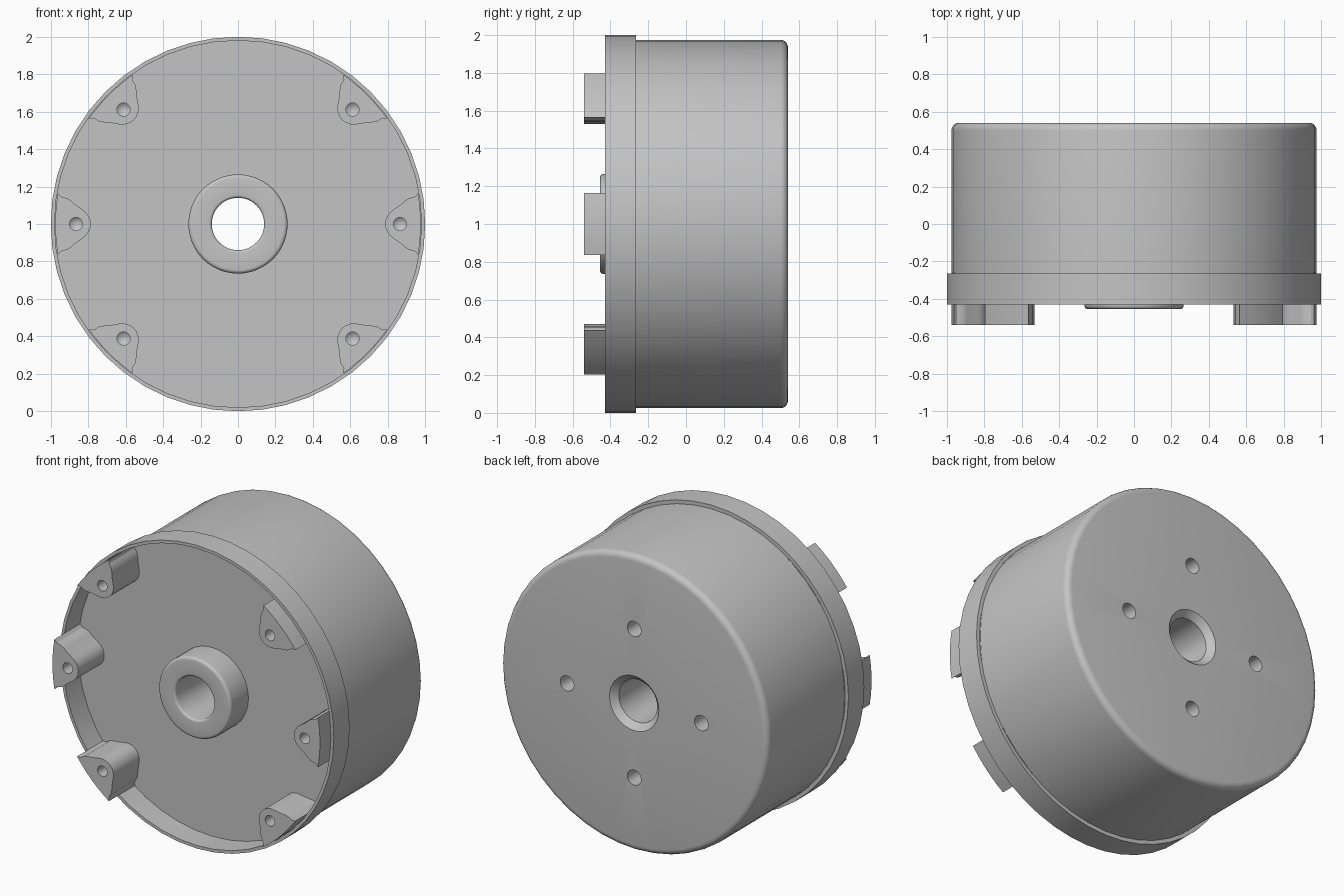
import bpy, bmesh
from math import pi, sin, cos, radians
from mathutils import Matrix, Vector

cube = bpy.data.objects.get("Cube")
if cube:
    bpy.data.objects.remove(cube, do_unlink=True)

SEGMENTS = 48
CENTRE = Vector((0, 0, 1))

grey = bpy.data.materials.new("plain grey")
grey.use_nodes = True
colour = (0.55, 0.55, 0.55, 1)
grey.diffuse_color = colour
grey.node_tree.nodes["Principled BSDF"].inputs["Base Color"].default_value = colour


def make_object(name, bm):
    bmesh.ops.recalc_face_normals(bm, faces=bm.faces)
    mesh = bpy.data.meshes.new(name)
    bm.to_mesh(mesh)
    bm.free()
    mesh.materials.append(grey)
    obj = bpy.data.objects.new(name, mesh)
    bpy.context.collection.objects.link(obj)
    obj.location = CENTRE
    return obj


def fillet(r, y, radius, start, steps=5):
    """Quarter-round points (radius from axis, y) swept from a start angle."""
    return [(r + radius * cos(a), y + radius * sin(a))
            for a in (radians(start + 90 * i / steps) for i in range(steps + 1))]


def lathe(name, profile, steps=SEGMENTS, place=Vector()):
    """Spin a closed (radius, y) outline about the y axis."""
    bm = bmesh.new()
    verts = [bm.verts.new((r, y, 0)) for r, y in profile]
    edges = [bm.edges.new((v, verts[i - 1])) for i, v in enumerate(verts)]
    bmesh.ops.spin(bm, geom=verts + edges, axis=(0, 1, 0), cent=(0, 0, 0),
                   angle=2 * pi, steps=steps)
    bmesh.ops.remove_doubles(bm, verts=bm.verts, dist=1e-5)
    bmesh.ops.translate(bm, verts=bm.verts, vec=place)
    return make_object(name, bm)


def drill(name, radius, y_open, y_end, y_tip, place):
    """Cutter for a blind hole with a pointed end."""
    bm = bmesh.new()
    rings = []
    for y in (y_open, y_end):
        rings.append([bm.verts.new((radius * cos(a), y, radius * sin(a)))
                      for a in (2 * pi * i / 24 for i in range(24))])
    tip = bm.verts.new((0, y_tip, 0))
    bm.faces.new(rings[0])
    for i in range(24):
        bm.faces.new((rings[0][i - 1], rings[0][i], rings[1][i], rings[1][i - 1]))
        bm.faces.new((rings[1][i - 1], rings[1][i], tip))
    bmesh.ops.translate(bm, verts=bm.verts, vec=place)
    cutter = make_object(name, bm)
    cutter.hide_render = True
    return cutter


def cut(target, cutter):
    bpy.context.view_layer.update()
    mod = target.modifiers.new("hole", 'BOOLEAN')
    mod.operation = 'DIFFERENCE'
    mod.solver = 'EXACT'
    mod.object = cutter
    bpy.context.view_layer.objects.active = target
    bpy.ops.object.modifier_apply(modifier=mod.name)
    bpy.data.objects.remove(cutter, do_unlink=True)


def smooth(obj):
    bpy.ops.object.select_all(action='DESELECT')
    obj.select_set(True)
    bpy.context.view_layer.objects.active = obj
    bpy.ops.object.shade_smooth_by_angle(angle=radians(30))


# Housing: lipped front flange, recessed floor, rounded back edge, countersunk bore
FLOOR = -0.27
housing = lathe("housing", [
    (0.14, FLOOR), (0.98, FLOOR), (0.98, -0.43), (1.0, -0.43), (1.0, -0.265),
    (0.975, -0.265), *reversed(fillet(0.935, 0.5, 0.04, 0)[::-1]),
    (0.18, 0.54), (0.14, 0.5)])

# Four blind mounting holes in the back
for i in range(4):
    a = i * pi / 2
    spot = Vector((0.49 * cos(a), 0, 0.49 * sin(a)))
    cut(housing, drill("mounting_hole_cutter", 0.05, 0.6, 0.3, 0.27, spot))
smooth(housing)

# Hub: short tube with rounded front edges
hub = lathe("hub", [
    (0.14, FLOOR), (0.265, FLOOR), *fillet(0.245, -0.435, 0.02, 0)[:1],
    *reversed(fillet(0.245, -0.435, 0.02, 270)[:-1]),
    *reversed(fillet(0.155, -0.44, 0.015, 180))])
smooth(hub)

# Screw posts: bell-shaped outline, rounded nose inward, arc against the lip
half = [(0.789, 0.02), (0.797, 0.042), (0.812, 0.062), (0.835, 0.08),
        (0.865, 0.1), (0.89, 0.122), (0.91, 0.137), (0.93, 0.142), (0.945, 0.146)]
arc = [(0.976 * cos(a), 0.976 * sin(a))
       for a in (radians(9.7 * (1 - i / 3)) for i in range(7))]
outline = [(0.787, 0)] + half + arc + [(r, -t) for r, t in reversed(half)]

bm = bmesh.new()
face = bm.faces.new([bm.verts.new((r, -0.54, t)) for r, t in outline])
ext = bmesh.ops.extrude_face_region(bm, geom=[face])
bmesh.ops.translate(bm, vec=(0, 0.28, 0),
                    verts=[g for g in ext["geom"] if isinstance(g, bmesh.types.BMVert)])
post = make_object("screw_post", bm)
cut(post, drill("screw_hole_cutter", 0.035, -0.6, -0.36, -0.33, Vector((0.865, 0, 0))))
smooth(post)

for angle in (45, 135, 180, 225, 315):
    copy = post.copy()
    copy.name = "screw_post"
    bpy.context.collection.objects.link(copy)
    copy.matrix_world = Matrix.Translation(CENTRE) @ Matrix.Rotation(radians(angle), 4, 'Y')
